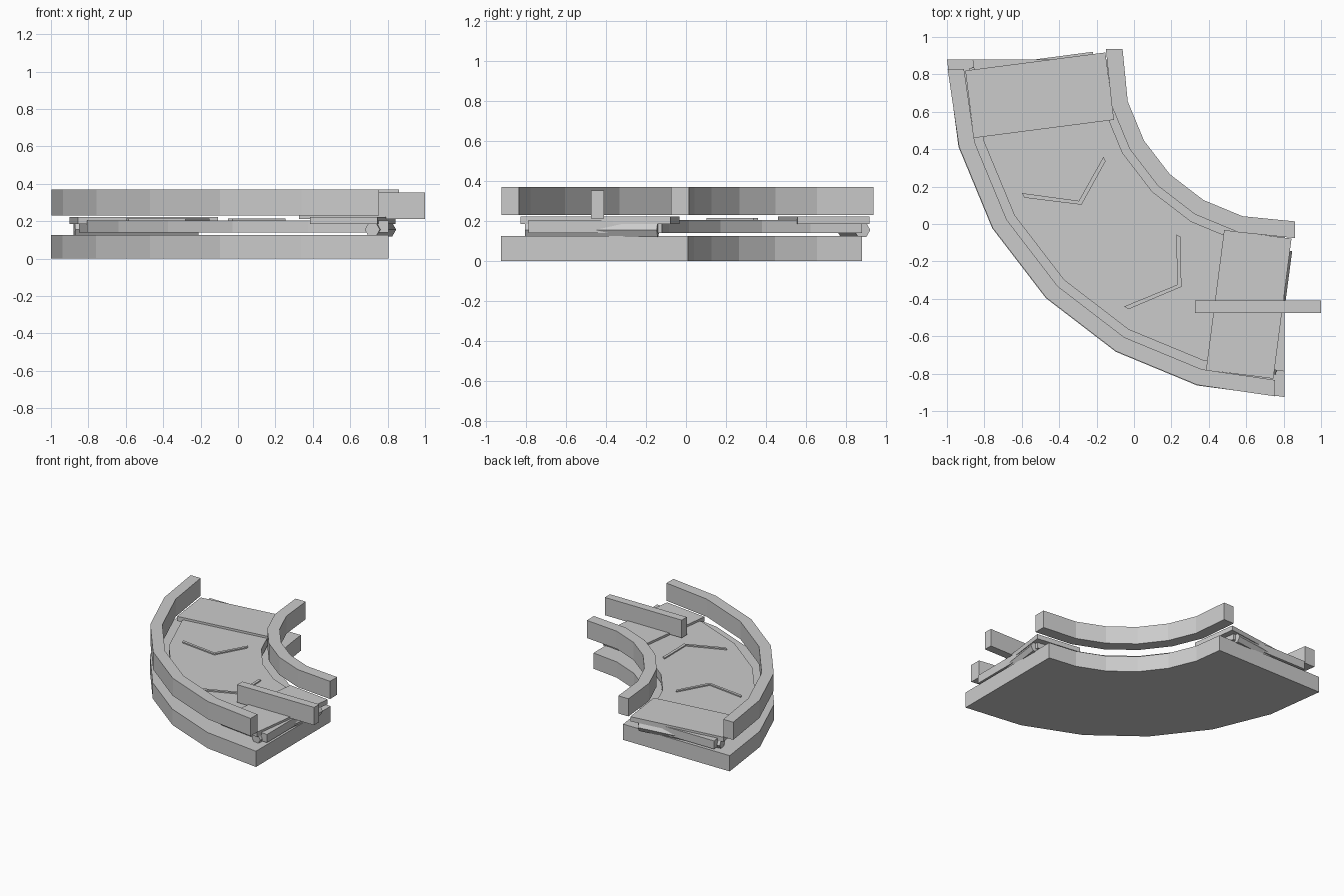
import bpy, bmesh, math
from mathutils import Vector, Matrix

if "Cube" in bpy.data.objects:
    bpy.data.objects.remove(bpy.data.objects["Cube"])

CX, CY = 0.805, 0.88          # centre of the bend


def pol(r, deg):
    a = math.radians(deg)
    return (CX - r * math.cos(a), CY - r * math.sin(a))


def finish(name, bm):
    bmesh.ops.recalc_face_normals(bm, faces=bm.faces)
    me = bpy.data.meshes.new(name)
    bm.to_mesh(me)
    bm.free()
    ob = bpy.data.objects.new(name, me)
    bpy.context.collection.objects.link(ob)
    return ob


def prism(name, pts, z0, z1):
    bm = bmesh.new()
    f = bm.faces.new([bm.verts.new((x, y, z0)) for x, y in pts])
    r = bmesh.ops.extrude_face_region(bm, geom=[f])
    vs = [g for g in r['geom'] if isinstance(g, bmesh.types.BMVert)]
    bmesh.ops.translate(bm, verts=vs, vec=(0, 0, z1 - z0))
    return finish(name, bm)


def bend(name, r0, r1, z0, z1, trim=0.0):
    # 15 degree facets; trim shortens (+) or lengthens (-) both ends
    def arc(r):
        d = math.degrees(trim / r)
        return [pol(r, a) for a in (d, 15, 30, 45, 60, 75, 90 - d)]
    return prism(name, arc(r1) + arc(r0)[::-1], z0, z1)


def swap(p):
    # mirror across the diagonal of the bend
    return (CX + p[1] - CY, CY + p[0] - CX)


def roller(name, a, b, z, rad):
    a, b = Vector((*a, z)), Vector((*b, z))
    d = (b - a).normalized()
    side = Vector((0, 0, 1)).cross(d)
    rot = Matrix((side, Vector((0, 0, 1)), side.cross(Vector((0, 0, 1))))).transposed()
    bm = bmesh.new()
    bmesh.ops.create_cone(bm, cap_ends=True, segments=6, radius1=rad, radius2=rad,
                          depth=(b - a).length)
    # put a hexagon corner on the horizontal outward side
    if not any(abs(v.co.y) < 1e-4 for v in bm.verts):
        bmesh.ops.rotate(bm, verts=bm.verts, cent=(0, 0, 0),
                         matrix=Matrix.Rotation(math.radians(30), 3, 'Z'))
    bmesh.ops.transform(bm, verts=bm.verts,
                        matrix=Matrix.Translation((a + b) / 2) @ rot.to_4x4())
    finish(name, bm)


# Base, belt and guard rails
bend("base", 0.87, 1.805, 0.0, 0.125)
bend("belt", 1.0, 1.668, 0.14, 0.205)
bend("inner_rail", 0.868, 0.957, 0.23, 0.37, -0.056)
bend("outer_rail", 1.715, 1.802, 0.23, 0.37, 0.05)

# End plates and end rollers, mirrored across the bend
plate = [(-0.902, 0.82), (-0.153, 0.917), (-0.107, 0.557), (-0.856, 0.46)]
axle = [swap((0.805, -0.14)), swap((0.718, -0.80))]
for tag, f in (("back", lambda p: p), ("right", swap)):
    prism(tag + "_end_plate", [f(p) for p in plate], 0.185, 0.222)
    roller(tag + "_end_roller", f(axle[0]), f(axle[1]), 0.155, 0.041)

# Direction chevrons on the belt
for i, a in enumerate((28, 58)):
    pts = [pol(1.575, a - 1), pol(1.335, a + 6.5), pol(1.10, a + 0.3),
           pol(1.10, a + 1.6), pol(1.335, a + 7.6), pol(1.575, a)]
    prism("chevron_%d" % (i + 1), pts, 0.195, 0.214)

# Crossing bar at the right end
prism("end_bar", [(0.325, -0.475), (1.0, -0.475), (1.0, -0.41), (0.325, -0.41)], 0.212, 0.353)
